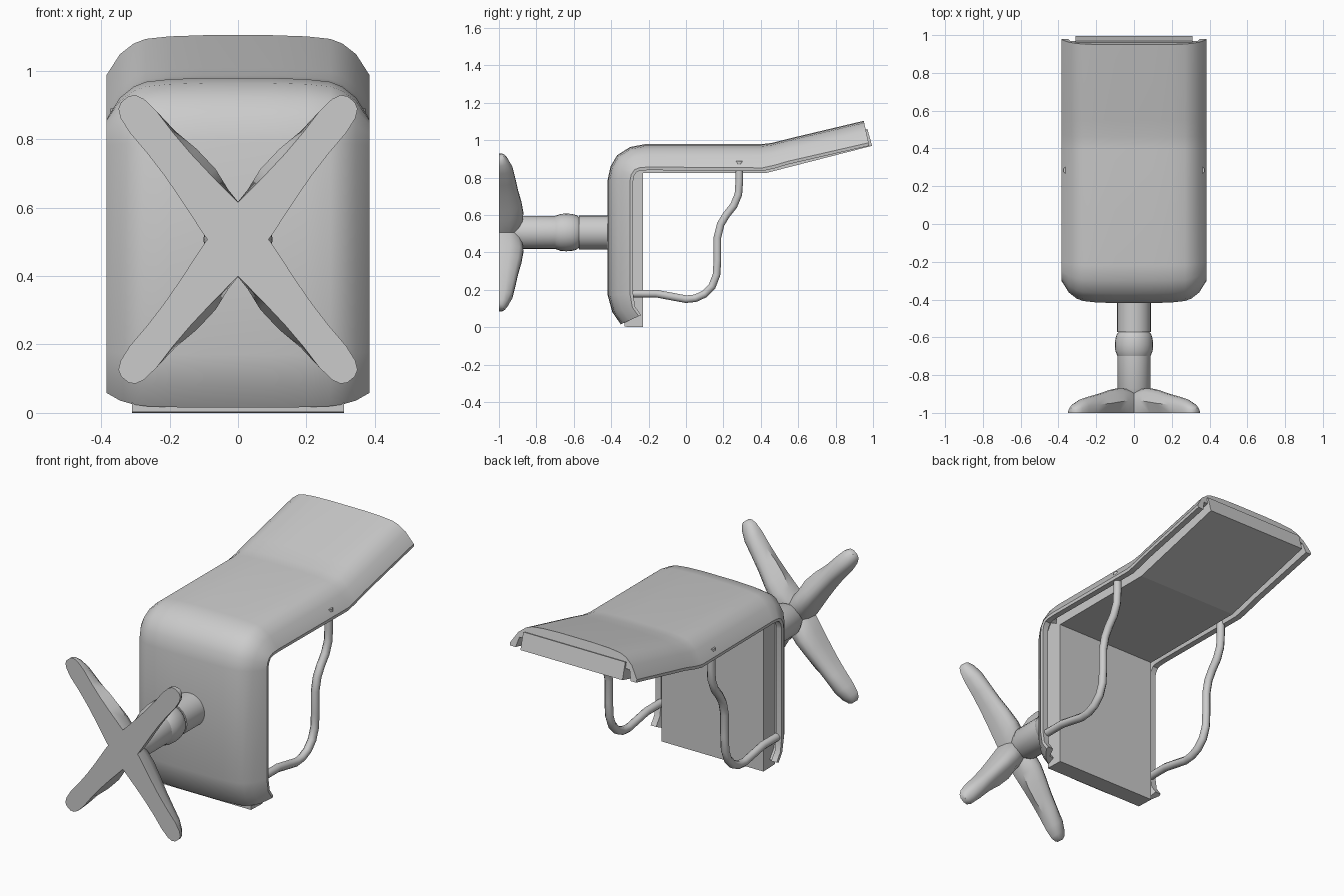
import bpy, bmesh, math
from mathutils import Vector

if "Cube" in bpy.data.objects:
    bpy.data.objects.remove(bpy.data.objects["Cube"])

grey = bpy.data.materials.new("light_grey")
grey.diffuse_color = (0.6, 0.6, 0.6, 1)
grey.use_nodes = True
grey.node_tree.nodes["Principled BSDF"].inputs["Base Color"].default_value = grey.diffuse_color


def loft(name, rings, angle=35):
    """Skin closed rings of equal length and cap both ends."""
    bm = bmesh.new()
    loops = [[bm.verts.new(p) for p in ring] for ring in rings]
    n = len(loops[0])
    for a, b in zip(loops, loops[1:]):
        for i in range(n):
            j = (i + 1) % n
            bm.faces.new((a[i], a[j], b[j], b[i]))
    bm.faces.new(loops[0][::-1])
    bm.faces.new(loops[-1])
    bmesh.ops.recalc_face_normals(bm, faces=bm.faces)
    mesh = bpy.data.meshes.new(name)
    bm.to_mesh(mesh)
    bm.free()
    mesh.materials.append(grey)
    obj = bpy.data.objects.new(name, mesh)
    bpy.context.collection.objects.link(obj)
    bpy.ops.object.select_all(action='DESELECT')
    obj.select_set(True)
    bpy.context.view_layer.objects.active = obj
    bpy.ops.object.shade_smooth_by_angle(angle=math.radians(angle))
    return obj


# Padded shell: a rounded section swept along outer and inner side profiles (y, z)
outer = [(-.35, .015), (-.395, .08), (-.42, .17), (-.42, .79), (-.405, .86), (-.37, .92),
         (-.30, .965), (-.22, .98), (.40, .98), (.46, .987), (.55, 1.01), (.95, 1.105)]
inner = [(-.24, .065), (-.272, .11), (-.283, .18), (-.283, .78), (-.278, .81), (-.262, .832),
         (-.24, .838), (-.20, .84), (.41, .835), (.475, .85), (.55, .872), (.98, .97)]
# half section: x and depth between outer (0) and inner (1), ending in the lip and recess
half = [(.10, .01), (.20, .035), (.27, .09), (.305, .19), (.345, .42), (.385, .88),
        (.383, 1), (.35, 1), (.335, .6)]
section = [(-x, t) for x, t in reversed(half)] + half
loft("padded_shell", [
    [(x, o[0] + (i[0] - o[0]) * t, o[1] + (i[1] - o[1]) * t) for x, t in section]
    for o, i in zip(outer, inner)], 38)

# Seat and back boards set inside the shell, seen from behind and below
boards = {
    "back_board": [(-.33, .003), (-.23, 0), (-.23, .83), (-.33, .88)],
    "seat_board": [(-.26, .825), (.43, .825), (.43, .90), (-.26, .90)],
    "front_seat_board": [(.43, .825), (.995, .97), (.97, 1.06), (.43, .90)],
}
for name, prof in boards.items():
    loft(name, [[(x, y, z) for y, z in prof] for x in (-.31, .31)], 20)

# Armrest tubes, one on each side
path = [Vector(p) for p in [
    (-.29, .18), (-.16, .18), (-.08, .165), (0, .15), (.05, .155), (.10, .178), (.14, .22),
    (.163, .28), (.168, .36), (.168, .48), (.185, .55), (.215, .60), (.255, .65),
    (.28, .71), (.285, .78), (.285, .89)]]
for side, label in ((-1, "left"), (1, "right")):
    rings = []
    for k, p in enumerate(path):
        t = (path[min(k + 1, len(path) - 1)] - path[max(k - 1, 0)]).normalized()
        ring = []
        for s in range(8):
            a = math.tau * (s + .5) / 8
            u, v = .022 * math.cos(a), .022 * math.sin(a)
            ring.append((side * .352 + u, p.x - t.y * v, p.y + t.x * v))
        rings.append(ring)
    loft(label + "_armrest", rings, 50)

# Centre post with a swollen collar, turned around the y axis
CZ = .507


def turned(name, profile, sides=24):
    return loft(name, [[(r * math.cos(math.tau * s / sides), y,
                         CZ + r * math.sin(math.tau * s / sides))
                        for s in range(sides)] for y, r in profile])


turned("upper_post", [(-.36, .09), (-.572, .09)])
turned("collar", [(-.572, .082), (-.585, .092), (-.61, .099), (-.64, .101), (-.67, .099),
                  (-.695, .09), (-.71, .082)])
turned("lower_post", [(-.69, .088), (-.87, .088), (-.92, .065), (-.96, .04)])

# Four-armed foot: r along arm, half width, height, bulge on the side facing up or down
stations = [(0, .07, .10, 0), (.07, .069, .125, 0), (.13, .063, .13, .006),
            (.20, .056, .12, .022), (.28, .050, .102, .022), (.36, .048, .088, .008),
            (.44, .050, .072, 0), (.49, .044, .05, 0), (.515, .032, .034, 0),
            (.525, .014, .026, 0)]
for sx, lx in ((-1, "left"), (1, "right")):
    for sz, lz in ((-1, "lower"), (1, "upper")):
        rings = []
        for r, w, h, b in stations:
            cs = [(-w, 0), (-w * .92, h * .45), (-w * .62, h * .85), (-w * .2, h),
                  (w * .25, h), (w * .7, h * .85), (w + b, h * .5), (w, 0)]
            rings.append([(sx * (.63 * r - .78 * s), -1 + y,
                           CZ + sz * (.78 * r + .63 * s)) for s, y in cs])
        loft(f"{lz}_{lx}_foot_arm", rings, 45)
